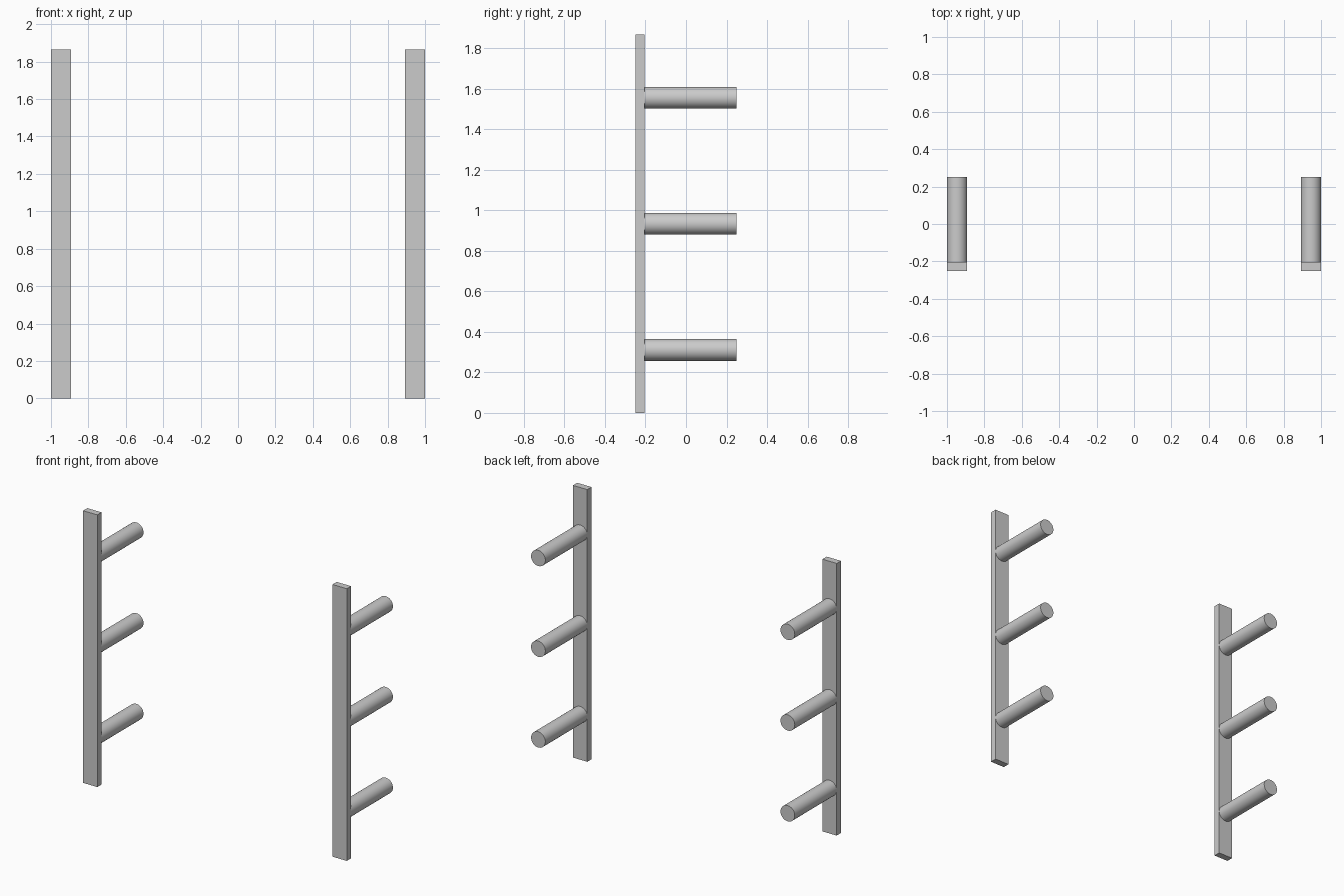
import bpy
import math

if "Cube" in bpy.data.objects:
    bpy.data.objects.remove(bpy.data.objects["Cube"])

HEIGHT = 1.866
WIDTH = 0.108
PLATE_FRONT, PLATE_BACK = -0.25, -0.204
PEG_START, PEG_END = -0.207, 0.25


def wall_plate(name, x):
    # Flat upright board
    bpy.ops.mesh.primitive_cube_add(
        size=1, location=(x, (PLATE_FRONT + PLATE_BACK) / 2, HEIGHT / 2))
    plate = bpy.context.object
    plate.name = name
    plate.scale = (WIDTH, PLATE_BACK - PLATE_FRONT, HEIGHT)
    bpy.ops.object.transform_apply(location=False, rotation=False, scale=True)


def peg(name, x, z):
    # Round peg pointing backwards from the board
    bpy.ops.mesh.primitive_cylinder_add(
        vertices=64, radius=WIDTH / 2, depth=PEG_END - PEG_START,
        location=(x, (PEG_START + PEG_END) / 2, z),
        rotation=(math.pi / 2, 0, 0))
    bpy.context.object.name = name
    bpy.ops.object.shade_smooth_by_angle()


# Two matching racks, each with three evenly spaced pegs
for side, sign in (("left", -1), ("right", 1)):
    x = sign * (1 - WIDTH / 2)
    wall_plate(f"{side}_plate", x)
    for i, level in enumerate(("lower", "middle", "upper")):
        peg(f"{side}_{level}_peg", x, HEIGHT * (2 * i + 1) / 6)
